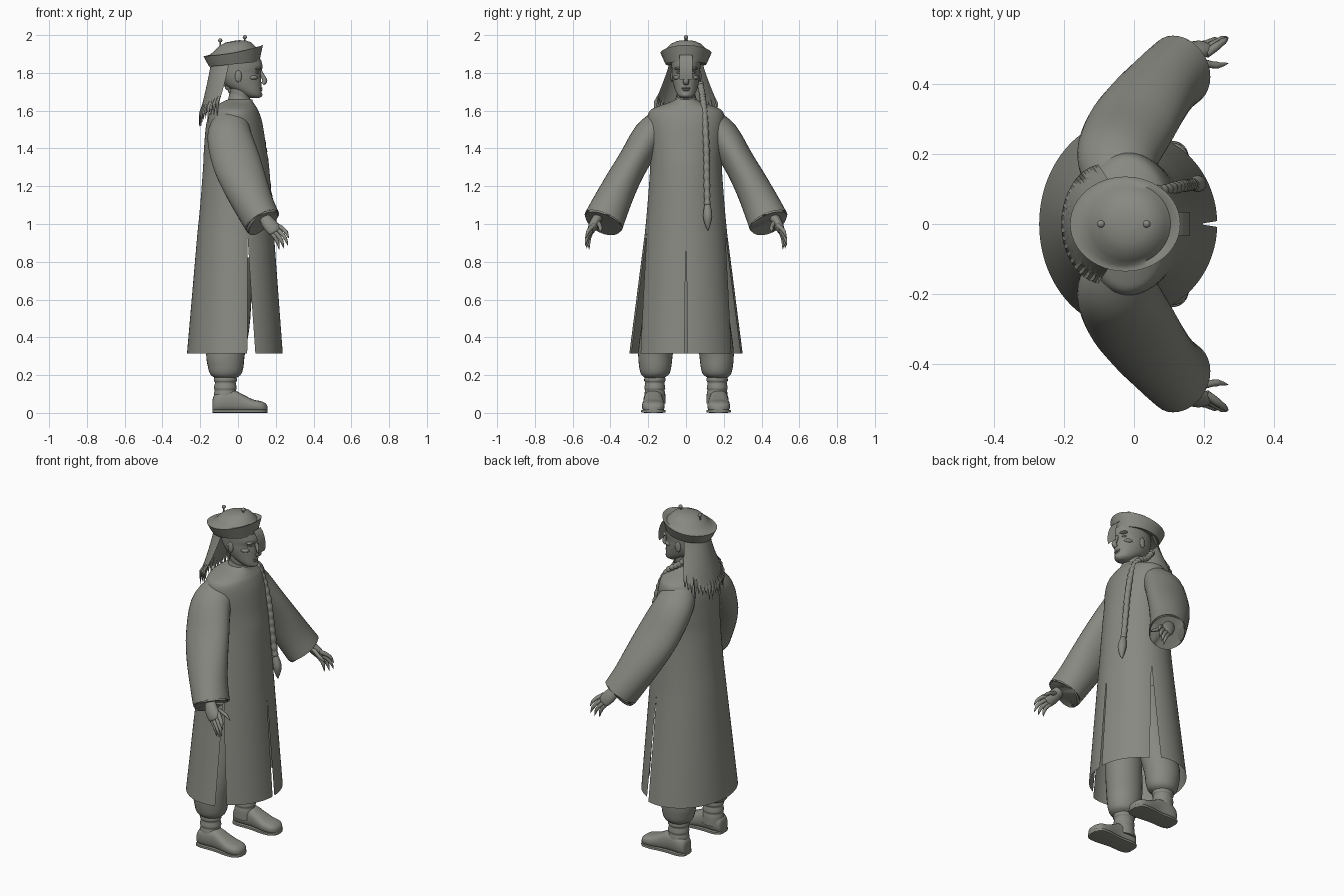
import bpy, bmesh, math, random
from mathutils import Vector

if "Cube" in bpy.data.objects:
    bpy.data.objects.remove(bpy.data.objects["Cube"])

random.seed(4)
GREY = bpy.data.materials.new("warm grey")
GREY.diffuse_color = (0.25, 0.25, 0.225, 1)
GREY.use_nodes = True
GREY.node_tree.nodes["Principled BSDF"].inputs["Base Color"].default_value = GREY.diffuse_color


def blend(rows, n):
    """Catmull-Rom interpolation through rows of numbers."""
    out = []
    for i in range(len(rows) - 1):
        a, b, c, d = (rows[max(0, min(len(rows) - 1, i + k))] for k in (-1, 0, 1, 2))
        for s in range(n):
            t = s / n
            out.append([0.5 * (2 * q + (r - p) * t + (2 * p - 5 * q + 4 * r - u) * t * t
                               + (3 * q - p - 3 * r + u) * t ** 3) for p, q, r, u in zip(a, b, c, d)])
    return out + [list(rows[-1])]


def finish(ob, mirror=False, angle=50):
    ob.data.materials.append(GREY)
    if mirror:
        ob.modifiers.new("Mirror", 'MIRROR').use_axis = (False, True, False)
    bpy.ops.object.select_all(action='DESELECT')
    ob.select_set(True)
    bpy.context.view_layer.objects.active = ob
    bpy.ops.object.shade_smooth_by_angle(angle=math.radians(angle))
    return ob


def loft(name, rings, closed=True, cap=True, mirror=False, angle=50):
    """Skin a list of point rings."""
    bm = bmesh.new()
    vs = [[bm.verts.new(p) for p in r] for r in rings]
    n = len(vs[0])
    for a, b in zip(vs, vs[1:]):
        for i in range(n if closed else n - 1):
            j = (i + 1) % n
            bm.faces.new((a[i], a[j], b[j], b[i]))
    if cap and closed:
        bm.faces.new(vs[0])
        bm.faces.new(vs[-1])
    bmesh.ops.recalc_face_normals(bm, faces=bm.faces)
    me = bpy.data.meshes.new(name)
    bm.to_mesh(me)
    bm.free()
    ob = bpy.data.objects.new(name, me)
    bpy.context.collection.objects.link(ob)
    return finish(ob, mirror, angle)


def ring(back, front, ry, z, n=48, a0=0, a1=360, full=True):
    cx, rx = (front + back) / 2, (front - back) / 2
    k = n if full else n - 1
    angs = [math.radians(a0 + (a1 - a0) * i / k) for i in range(n)]
    zf = z if callable(z) else (lambda x: z)
    return [(cx + rx * math.cos(a), ry * math.sin(a), zf(cx + rx * math.cos(a))) for a in angs]


def tube(name, rows, ref=(1, 0, 0), n=16, steps=4, power=1, cap=True, mirror=True, axis=None):
    """Rows are x, y, z, radius along ref, radius across; axis fixes the ring direction."""
    rows = blend(rows, steps)
    pts = [Vector(r[:3]) for r in rows]
    rings = []
    for i, r in enumerate(rows):
        t = Vector(axis) if axis else (pts[min(i + 1, len(pts) - 1)] - pts[max(i - 1, 0)]).normalized()
        b = Vector(ref)
        b = (b - t * b.dot(t)).normalized()
        c = t.cross(b)
        pw = lambda v: math.copysign(abs(v) ** power, v)
        rings.append([pts[i] + b * r[3] * pw(math.cos(q)) + c * r[4] * pw(math.sin(q))
                      for q in (2 * math.pi * k / n for k in range(n))])
    return loft(name, rings, cap=cap, mirror=mirror)


def ball(name, loc, size, mirror=False):
    bpy.ops.mesh.primitive_uv_sphere_add(segments=16, ring_count=10)
    ob = bpy.context.object
    ob.name = name
    for v in ob.data.vertices:
        v.co = [v.co[i] * size[i] + loc[i] for i in range(3)]
    return finish(ob, mirror)


# Robe: upper body, then the hanging panels split at sides and front
robe = [(-.05, .075, .055, 1.66), (-.085, .08, .085, 1.645), (-.12, .095, .15, 1.622),
        (-.145, .11, .195, 1.595), (-.168, .13, .205, 1.53), (-.18, .15, .194, 1.4),
        (-.185, .165, .19, 1.3), (-.2, .18, .204, 1.1), (-.215, .19, .218, .95)]
loft("robe_body", [ring(*r, n=120) for r in blend(robe, 4)], cap=False)
STEPS = [i / 10 for i in range(11)]
mix = lambda a, b, t: a + (b - a) * t
loft("robe_back_panel", [ring(mix(-.215, -.27, t), mix(.19, .23, t), mix(.218, .3, t), mix(.95, .315, t),
     73, mix(72, 74, t), mix(288, 286, t), False) for t in STEPS], closed=False)
loft("robe_front_panel", [ring(mix(-.215, -.265, t), mix(.19, .237, t), mix(.218, .265, t), mix(.95, .315, t),
     25, .4 + 1.4 * t if t > .15 else 0, mix(72, 65, t), False) for t in STEPS], closed=False, mirror=True)
# Standing collar, lower at the throat
loft("collar", [ring(-.045 - d, .066 + d, .052 + d, lambda x, z=z: z - .3 * x) for d, z in
                ((.012, 1.63), (.004, 1.66), (0, 1.682), (-.007, 1.682), (-.007, 1.64))], cap=False)

# Sleeves with open cuffs
sleeve = [(-.035, .12, 1.53, .1, .085), (-.045, .195, 1.465, .118, .088), (-.01, .275, 1.335, .128, .084),
          (.035, .342, 1.215, .12, .09), (.085, .398, 1.1, .106, .1), (.128, .436, 1.015, .099, .108),
          (.126, .434, 1.02, .09, .098), (.085, .4, 1.1, .09, .085)]
tube("sleeve", sleeve[:6], n=32, cap=False)
tube("cuff_lining", sleeve[5:], n=32, cap=False)

# Hands with long pointed nails
tube("palm", [(.085, .42, 1.11, .028, .026), (.13, .458, 1.05, .028, .025), (.165, .487, 1.0, .038, .026),
              (.195, .503, .965, .036, .019), (.202, .507, .956, .02, .01)])
fingers = [((.216, .492, .988), (.268, .53, .925)), ((.208, .5, .97), (.265, .533, .885)),
           ((.192, .505, .958), (.243, .525, .87)), ((.175, .503, .955), (.218, .512, .865)),
           ((.17, .468, 1.01), (.268, .458, .955))]
for i, (a, b) in enumerate(fingers):
    a, b = Vector(a), Vector(b)
    bend = Vector((.008, .006, .006)) if i < 4 else Vector((.008, -.01, -.002))
    rows = [(*(a.lerp(b, t) + bend * math.sin(math.pi * t)), r, r) for t, r in
            ((-.15, .012), (.2, .012), (.45, .01), (.6, .01), (.68, .008), (.85, .005), (1, .001))]
    tube("thumb" if i == 4 else f"finger_{i + 1}", rows, n=10, steps=2)

# Trousers gathered above the boots
tube("trouser_leg", [(-.02, .1, .82, .1, .095), (-.04, .135, .5, .105, .095), (-.065, .16, .33, .103, .092),
                     (-.065, .163, .25, .095, .086), (-.065, .165, .205, .082, .074),
                     (-.065, .165, .185, .056, .05)], n=28)
# Boots: wrapped shaft, foot and sole
tube("boot_shaft", [(-.067, .165, z, r, r * .92) for z, r in
                    ((.2, .054), (.185, .06), (.17, .061), (.16, .055), (.145, .058), (.13, .06),
                     (.118, .056), (.1, .06), (.05, .062))], n=24, steps=3)
foot = [(-.134, .07, .025), (-.125, .09, .042), (-.09, .11, .052), (-.02, .115, .05), (.03, .092, .054),
        (.08, .068, .06), (.125, .058, .056), (.148, .045, .038), (.157, .03, .015)]
tube("boot_foot", [(x, .173, h / 2 + .003, w, h / 2) for x, h, w in foot], ref=(0, 1, 0), n=24,
     power=.75, axis=(1, 0, 0))
tube("boot_sole", [(x, .173, .009, w + .005, .009) for x, h, w in foot], ref=(0, 1, 0), power=.4, axis=(1, 0, 0))

# Head and neck
head = [(.06, .112, .02, 1.667), (.03, .126, .04, 1.678), (-.01, .125, .054, 1.7), (-.06, .124, .064, 1.73),
        (-.09, .122, .072, 1.77), (-.1, .119, .074, 1.8), (-.105, .13, .076, 1.83), (-.1, .122, .077, 1.87)]
loft("head", [ring(*r) for r in blend(head, 3)])
tube("neck", [(0, 0, 1.6, .055, .048), (.01, 0, 1.66, .051, .047), (.015, 0, 1.73, .06, .05)], n=24, mirror=False)
# Facial features
tube("nose", [(.114, 0, 1.825, .006, .009), (.128, 0, 1.79, .01, .01), (.142, 0, 1.758, .013, .015),
              (.13, 0, 1.742, .01, .014)], n=12, mirror=False)
ball("upper_lip", (.118, 0, 1.719), (.012, .024, .006))
ball("lower_lip", (.117, 0, 1.709), (.012, .02, .006))
ball("chin", (.113, 0, 1.684), (.016, .022, .014))
ball("brow", (.104, .034, 1.823), (.02, .028, .008), True)
ball("eye", (.099, .034, 1.802), (.012, .016, .007), True)
ball("cheekbone", (.075, .042, 1.775), (.03, .025, .014), True)
ball("ear", (.002, .074, 1.782), (.018, .008, .032), True)

# Hat: tilted flaring brim filled by a soft shallow crown
brim = lambda x: 1.907 + .19 * (x + .02) + .5 * (x + .02) ** 2
low = lambda x: 1.846 + .1 * (x + .02)
tilt = lambda z: (lambda x: z + .12 * (x + .02))
loft("hat", [ring(-.1, .07, .07, tilt(1.86)), ring(-.152, .113, .108, low),
             ring(-.168, .122, .122, lambda x: (low(x) + brim(x)) / 2),
             ring(-.182, .132, .135, brim), ring(-.174, .125, .128, brim), ring(-.148, .104, .118, tilt(1.912)),
             ring(-.125, .09, .105, tilt(1.928)), ring(-.1, .07, .082, tilt(1.951)),
             ring(-.07, .04, .052, tilt(1.965)), ring(-.03, .005, .015, tilt(1.97))])
# Knobs on little stems
for x, z in ((-.094, 1.972), (.036, 1.989)):
    ball("hat_knob", (x, 0, z), (.011, .011, .011))
    tube("knob_stem", [(x, 0, z - .04, .004, .004), (x, 0, z, .004, .004)], n=8, mirror=False)

# Paper strip hanging from the hat over the face
strip = blend([(.126, 1.895), (.143, 1.872), (.156, 1.835), (.16, 1.8), (.157, 1.765)], 4)
loft("paper_strip", [[(x, y, z) for y in (-.034, .034)] for x, z in strip], closed=False)

# Loose hair with ragged ends, wrapping the back of the head
COLS = 41
jag = [(-.02 - random.random() * .05) if i % 2 else random.random() * .03 for i in range(COLS)]
rows = []
for t in [k / 8 for k in range(9)]:
    row = []
    for i in range(COLS):
        a = math.radians(98 + 164 * i / (COLS - 1))
        back = max(0, -math.cos(a))
        length = .22 + .08 * back
        drop = t * length - jag[i] * max(0, t * 4 - 3)
        w = t ** 1.2
        row.append((-.03 - .055 * w + (.112 + .01 * w) * math.cos(a), (.086 + .085 * w) * math.sin(a), 1.865 - drop))
    rows.append(row)
loft("loose_hair", rows, closed=False)

# Plait falling over one shoulder, with a tassel end
path = blend([(-.07, .075, 1.75), (-.02, .085, 1.69), (.05, .092, 1.64), (.1, .1, 1.55), (.135, .108, 1.4),
              (.152, .11, 1.25), (.17, .113, 1.1)], 16)
tube("plait", [(*p, *(2 * [.013 + .005 * abs(math.sin(i * .65))])) for i, p in enumerate(path)],
     n=12, steps=1, mirror=False)
tube("plait_tassel", [(.169, .113, 1.11, .012, .012), (.175, .114, 1.08, .02, .02), (.182, .115, 1.04, .024, .024),
                      (.184, .115, 1.0, .016, .016), (.184, .117, .965, .002, .002)], n=12, mirror=False)
